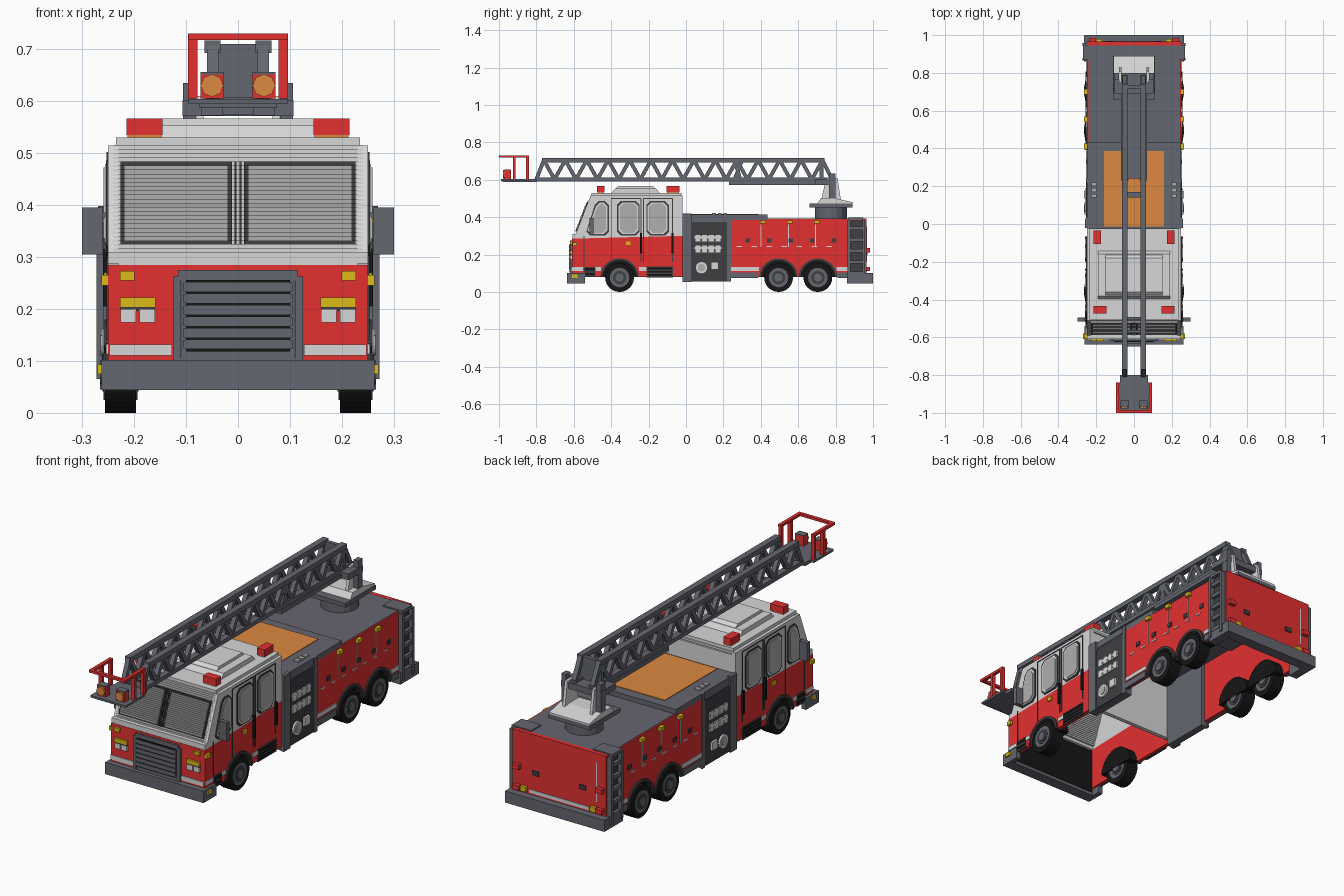
import bpy, bmesh, math
from mathutils import Matrix, Vector

if "Cube" in bpy.data.objects:
    bpy.data.objects.remove(bpy.data.objects["Cube"], do_unlink=True)


def material(name, red, green, blue):
    mat = bpy.data.materials.new(name)
    mat.use_nodes = True
    mat.diffuse_color = (red, green, blue, 1)
    mat.node_tree.nodes["Principled BSDF"].inputs["Base Color"].default_value = mat.diffuse_color
    return mat


RED = material("fire red", red=.77, green=.03, blue=.03)
WHITE = material("off white", red=.68, green=.68, blue=.68)
GREY = material("steel grey", red=.13, green=.135, blue=.16)
DARK = material("charcoal", red=.05, green=.05, blue=.055)
BLACK = material("tyre black", red=.008, green=.008, blue=.008)
GLASS = material("window grey", red=.43, green=.43, blue=.43)
ORANGE = material("orange", red=.72, green=.25, blue=.05)
YELLOW = material("amber yellow", red=.72, green=.49, blue=.01)

# Main levels and planes of the truck
SIDE, SKIN = .25, .02
NOSE, CAB_BACK, TAIL = -.61, -.02, .96
SKIRT, BELT, DECK, ROOF = .08, .3, .39, .515
WHEELS = {"front": -.355, "middle": .495, "rear": .705}
HUB = .077
ARCH = .1


def finish(bm, name, mat, mirror):
    bmesh.ops.recalc_face_normals(bm, faces=bm.faces)
    mesh = bpy.data.meshes.new(name)
    bm.to_mesh(mesh)
    bm.free()
    mesh.materials.append(mat)
    part = bpy.data.objects.new(name, mesh)
    bpy.context.collection.objects.link(part)
    if mirror:
        part.modifiers.new("mirror", 'MIRROR').use_mirror_merge = False


def prism(name, mat, inner, outer, *outlines):
    """Extrude side outlines across x; parts clear of the middle are mirrored."""
    bm = bmesh.new()
    for outline in outlines:
        face = bm.faces.new([bm.verts.new((inner, y, z)) for y, z in outline])
        extruded = bmesh.ops.extrude_face_region(bm, geom=[face], use_keep_orig=True)["geom"]
        moved = [item for item in extruded if isinstance(item, bmesh.types.BMVert)]
        bmesh.ops.translate(bm, verts=moved, vec=(outer - inner, 0, 0))
    finish(bm, name, mat, mirror=inner > 0)


def box(name, mat, at, size, copies=1, step=(0, 0, 0)):
    """A row of blocks, mirrored when off the middle on the left."""
    bm = bmesh.new()
    for i in range(copies):
        place = Matrix.Translation(Vector(at) + i * Vector(step))
        bmesh.ops.create_cube(bm, size=1, matrix=place @ Matrix.Diagonal((*size, 1)))
    finish(bm, name, mat, mirror=at[0] > 0)


def plate(name, mat, y, z, wide, high, proud=.005, **row):
    box(name, mat, (SIDE, y, z), (2 * proud, wide, high), **row)


def nose_plate(name, mat, x, z, wide, high, proud=.01, **row):
    box(name, mat, (x, NOSE, z), (wide, 2 * proud, high), **row)


def disc(name, mat, at, radius, depth, axis, sides=16):
    bm = bmesh.new()
    turn = Vector((0, 0, 1)).rotation_difference(Vector(axis)).to_matrix().to_4x4()
    bmesh.ops.create_cone(bm, cap_ends=True, segments=sides, radius1=radius, radius2=radius,
                          depth=depth, matrix=Matrix.Translation(at) @ turn)
    finish(bm, name, mat, mirror=at[0] > 0)


def arch(y, radius, steps=12):
    """Wheel arch points from front to back, cut off at the skirt."""
    start = math.asin((SKIRT - HUB) / radius)
    angles = [start + i * (math.pi - 2 * start) / steps for i in range(steps + 1)]
    return [(y - radius * math.cos(a), HUB + radius * math.sin(a)) for a in angles]


def beam(start, end, thick):
    start, end = Vector(start), Vector(end)
    off = (end - start).orthogonal().normalized() * thick / 2
    return [start + off, end + off, end - off, start - off]


def window(y, shrink, lean):
    """Clipped rectangle whose upper front corner leans back."""
    wide, high, cut, mid = .06 - shrink, .092 - shrink, .02, .394
    front, back, low, top = y - wide, y + wide, mid - high, mid + high
    return [(front + cut, low), (back - cut, low), (back, low + cut), (back, top - cut),
            (back - cut, top), (front + cut + lean, top), (front + lean, top - cut), (front, low + cut)]


def screen(name, mat, x, wide, first, last, proud):
    """Stepped layers climbing the sloping windscreen, counted in rows above the belt."""
    foot, lean, rise, deep = -.592, .39, .008, .03
    y = foot + first * rise * lean - proud + deep / 2
    box(name, mat, (x, y, BELT + (first + .5) * rise), (wide, deep, rise),
        copies=last - first, step=(0, rise * lean, rise))


# Cab shell, open underneath
prism("cab_lower_side", RED, SIDE - SKIN, SIDE,
      [(NOSE, SKIRT), *arch(WHEELS["front"], ARCH), (CAB_BACK, SKIRT), (CAB_BACK, BELT), (NOSE, BELT - .015)])
prism("cab_upper_side", WHITE, SIDE - SKIN, SIDE,
      [(NOSE, BELT - .015), (CAB_BACK, BELT), (CAB_BACK, ROOF), (-.51, ROOF), (-.59, BELT + .01)])
box("cab_front", RED, at=(0, NOSE + SKIN / 2, .19), size=(2 * SIDE, SKIN, .19))
box("cab_front_ledge", WHITE, at=(0, -.59, BELT - .003), size=(2 * SIDE, .036, .025))
box("cab_roof", WHITE, at=(0, -.265, ROOF - .005), size=(2 * SIDE, .49, .01))
box("cab_roof_cap", WHITE, at=(0, -.265, ROOF + .005), size=(.47, .48, .02))
box("cab_back", WHITE, at=(0, CAB_BACK - .01, BELT), size=(.48, SKIN, .4))
box("cab_front_liner", BLACK, at=(0, NOSE + .025, .17), size=(.46, .01, .22))
prism("roof_platform", WHITE, -.19, .19, [(-.41, ROOF), (-.38, .553), (-.16, .553), (-.13, ROOF)])
prism("roof_platform_top", WHITE, -.15, .15, [(-.38, .55), (-.36, .567), (-.18, .567), (-.16, .55)])
for end, x, y, wide, deep in (("front", .18, -.455, .07, .04), ("rear", .195, -.07, .04, .07)):
    box(end + "_beacon_base", ORANGE, at=(x, y, .53), size=(wide - .005, deep - .005, .016))
    box(end + "_beacon", RED, at=(x, y, .551), size=(wide, deep, .032))

# Windscreen
screen("windscreen_panel", WHITE, x=0, wide=.48, first=0, last=27, proud=0)
screen("windscreen_frame", DARK, x=.119, wide=.215, first=3, last=23, proud=.005)
screen("windscreen_glass", GLASS, x=.119, wide=.2, first=4, last=22, proud=.009)
screen("windscreen_divider", DARK, x=.005, wide=.004, first=3, last=23, proud=.007)

# Bumper, grille and front lamps
box("bumper", GREY, at=(0, NOSE, .073), size=(.525, .055, .057))
box("bumper_return", GREY, at=(SIDE, -.57, .073), size=(.025, .06, .057))
nose_plate("grille_surround", GREY, x=0, z=.18, wide=SIDE, high=.165)
nose_plate("grille_crown", GREY, x=0, z=.265, wide=.23, high=.02)
nose_plate("grille_edge", DARK, x=.11, z=.18, wide=.003, high=.15, proud=.012)
nose_plate("grille_slats", GREY, x=0, z=.132, wide=.21, high=.017, proud=.016, copies=6, step=(0, 0, .022))
nose_plate("grille_gaps", BLACK, x=0, z=.121, wide=.2, high=.006, proud=.014, copies=7, step=(0, 0, .022))
nose_plate("front_stripe", WHITE, x=.187, z=.121, wide=.12, high=.022, proud=.004)
nose_plate("headlamp_lens", WHITE, x=.175, z=.186, wide=.03, high=.025, copies=2, step=(.036, 0, 0))
nose_plate("headlamp_bar", DARK, x=.193, z=.2, wide=.066, high=.008, proud=.008)
nose_plate("headlamp_amber", YELLOW, x=.193, z=.213, wide=.068, high=.018)
nose_plate("front_marker", YELLOW, x=.213, z=.264, wide=.028, high=.018)

# Cab windows and doors
for spot, y, lean in (("quarter", -.473, .045), ("front_door", -.308, 0), ("rear_door", -.152, 0)):
    for layer, mat, shrink, proud in (("frame", DARK, 0, .004), ("rim", WHITE, .007, .006), ("glass", GLASS, .014, .009)):
        prism(f"{spot}_window_{layer}", mat, SIDE, SIDE + proud, window(y, shrink, lean * (1 - shrink)))
for door, y, wide in (("front", -.32, .16), ("rear", -.15, .155)):
    for edge, shift in (("front", -wide / 2), ("rear", wide / 2)):
        plate(f"{door}_door_{edge}_seam", DARK, y + shift, z=.33, wide=.004, high=.34, proud=.003)
    plate(door + "_door_top_seam", DARK, y, z=.5, wide=wide, high=.004, proud=.003)
    plate(door + "_door_handle", BLACK, y + wide / 2, z=.26, wide=.01, high=.11, proud=.01)
plate("quarter_seam", DARK, y=-.545, z=.22, wide=.004, high=.16, proud=.003)
plate("cab_vent", DARK, y=-.14, z=.107, wide=.14, high=.06)
plate("cab_vent_slots", BLACK, y=-.14, z=.09, wide=.13, high=.01, proud=.008, copies=3, step=(0, 0, .018))
plate("cab_step", DARK, y=-.515, z=.107, wide=.06, high=.055)
plate("cab_step_slots", BLACK, y=-.515, z=.096, wide=.05, high=.012, proud=.008, copies=2, step=(0, 0, .025))
for spot, y, wide in (("nose", -.58, .06), ("step", -.47, .03), ("door", -.23, .04), ("middle", .315, .15), ("rear", .835, .06)):
    plate(spot + "_stripe", WHITE, y, z=.123, wide=wide, high=.02, proud=.004)
plate("corner_marker", YELLOW, y=-.595, z=.255, wide=.025, high=.02, proud=.013)
plate("bumper_marker", YELLOW, y=-.595, z=.084, wide=.03, high=.018, proud=.02)
plate("door_marker", YELLOW, y=-.308, z=.26, wide=.025, high=.02, proud=.008)
plate("locker_markers", YELLOW, y=.41, z=.374, wide=.03, high=.018, proud=.016, copies=3, step=(0, .145, 0))
box("mirror", GREY, at=(.28, -.505, .35), size=(.04, .02, .09))
box("mirror_arms", GREY, at=(.262, -.505, .33), size=(.05, .01, .012), copies=2, step=(0, 0, .05))

# Pump section
box("pump_side", GREY, at=(SIDE - SKIN, .11, .235), size=(.034, .25, .36))
plate("pump_front_post", GREY, y=.005, z=.237, wide=.05, high=.365, proud=.009)
plate("pump_rear_post", GREY, y=.23, z=.235, wide=.02, high=.36)
plate("pump_panel", DARK, y=.126, z=.217, wide=.19, high=.315, proud=.003)
for row, z in (("lower", .23), ("upper", .288)):
    plate(row + "_gauges", WHITE, y=.063, z=z, wide=.027, high=.036, proud=.01, copies=4, step=(0, .036, 0))
    plate(row + "_gauge_bar", WHITE, y=.118, z=z + .005, wide=.145, high=.012, proud=.008)
plate("pump_valve", WHITE, y=.155, z=.14, wide=.04, high=.04, proud=.014)
disc("pump_inlet", WHITE, at=(SIDE, .083, .13), radius=.033, depth=.024, axis=(1, 0, 0))
disc("pump_inlet_core", GLASS, at=(SIDE, .083, .13), radius=.02, depth=.03, axis=(1, 0, 0))
box("pump_deck", GREY, at=(0, .207, .4), size=(2 * SIDE, .455, .03))
box("hose_bed", ORANGE, at=(0, .187, .414), size=(.316, .4, .008))
box("deck_controls", GLASS, at=(.212, .15, .418), size=(.025, .02, .01), copies=3, step=(0, .03, 0))

# Rear body, open underneath
prism("rear_side", RED, SIDE - SKIN, SIDE,
      [(.235, SKIRT), *arch(WHEELS["middle"], ARCH), *arch(WHEELS["rear"], ARCH), (TAIL, SKIRT), (TAIL, DECK), (.235, DECK)])
box("rear_deck", GREY, at=(0, .69, DECK - .008), size=(.484, .52, SKIN))
box("rear_panel", RED, at=(0, TAIL - .005, .24), size=(2 * SIDE, SKIN, .305))
plate("lower_skirt", GREY, y=.31, z=.09, wide=.15, high=.03)
plate("rear_skirt", GREY, y=.845, z=.09, wide=.07, high=.03)
box("tailboard", GREY, at=(0, .973, .073), size=(.53, .054, .056))
box("tailboard_side", GREY, at=(.243, .905, .073), size=(.045, .09, .056))
box("rear_corner", GREY, at=(.217, .907, DECK), size=(.104, .076, .016))
box("side_ladder_rails", GREY, at=(.26, .872, .225), size=(.024, .015, .32), copies=2, step=(0, .078, 0))
box("side_ladder_rungs", GREY, at=(.258, .91, .1), size=(.02, .08, .018), copies=5, step=(0, 0, .06))
plate("side_ladder_back", DARK, y=.911, z=.24, wide=.065, high=.28, proud=.003)
plate("locker_lines", WHITE, y=.402, z=.3, wide=.005, high=.12, proud=.003, copies=3, step=(0, .145, 0))
plate("locker_dashes", WHITE, y=.285, z=.243, wide=.03, high=.006, proud=.003, copies=7, step=(0, .08, 0))
plate("locker_latches", DARK, y=.33, z=.275, wide=.025, high=.02, copies=5, step=(0, .115, 0))
box("rear_latch", DARK, at=(.125, TAIL + .005, .21), size=(.035, .01, .022))
box("rear_stripe", WHITE, at=(0, TAIL + .005, .117), size=(.32, .006, .017))
box("rear_seam", WHITE, at=(-.2, TAIL + .005, .255), size=(.004, .006, .19))
box("tail_lamps", RED, at=(.222, TAIL + .01, .123), size=(.035, .03, .023), copies=2, step=(0, 0, .1))
box("tail_marker", YELLOW, at=(.185, TAIL + .01, .123), size=(.03, .02, .023))

# Wheels, wells and arch trims
for label, y in WHEELS.items():
    prism(label + "_well", BLACK, .185, SIDE - SKIN, arch(y, ARCH + .002))
    prism(label + "_arch", DARK, SIDE - SKIN, SIDE + .007, arch(y, ARCH + .003) + arch(y, ARCH - .01)[::-1])
    for layer, mat, radius, depth in (("tyre", BLACK, HUB, .06), ("rim", GREY, .052, .066),
                                      ("rim_ring", DARK, .036, .07), ("hub", GREY, .022, .08)):
        disc(f"{label}_{layer}", mat, (.226, y, HUB), radius, depth, axis=(1, 0, 0), sides=24)

# Turntable
disc("turntable_ring", GREY, at=(0, .775, .42), radius=.085, depth=.07, axis=(0, 0, 1))
box("turntable_base", GREY, at=(0, .775, .462), size=(.224, .23, .02))
prism("turntable_cover", WHITE, -.108, .108, [(.7, .47), (.89, .47), (.89, .48), (.8, .5), (.72, .5)])
prism("turntable_arm", WHITE, .066, .08, [(.72, .48), (.83, .48), (.81, .61), (.75, .61)])
box("turntable_post", GREY, at=(.093, .782, .557), size=(.025, .035, .155))
box("ladder_cradle", GREY, at=(0, .745, .586), size=(.214, .11, .03))

# Ladder: two trusses joined by rungs
LOW, HIGH, START, END, BAYS = .602, .705, -.76, .73, 13
bay = (END - START) / BAYS
truss = [beam((START - .04, LOW), (START, HIGH), SKIN), beam((END, HIGH), (END + .05, LOW), SKIN),
         beam((.26, LOW), (.3, HIGH), SKIN), beam((.29, LOW), (.26, HIGH), SKIN)]
for i in range(BAYS):
    y = START + i * bay
    truss += [beam((y, HIGH), (y + bay / 2, LOW), SKIN), beam((y + bay / 2, LOW), (y + bay, HIGH), SKIN)]
prism("ladder_truss", GREY, .038, .06, *truss)
box("ladder_top_rail", GREY, at=(.049, -.015, HIGH), size=(.03, 1.51, .024))
box("ladder_bottom_rail", GREY, at=(.049, -.005, LOW), size=(.03, 1.59, SKIN))
box("ladder_lower_rail", GREY, at=(.05, .51, LOW - SKIN), size=(.04, .56, SKIN))
box("ladder_rungs", GREY, at=(0, -.64, LOW), size=(.08, .015, .012), copies=3, step=(0, .07, 0))
box("ladder_bed", GREY, at=(0, .51, LOW - SKIN), size=(.1, .54, .015))
box("ladder_bed_end", GREY, at=(0, .155, LOW - .005), size=(.07, .03, .01))
box("ladder_end_plate", GREY, at=(0, .725, .65), size=(.12, SKIN, .12))

# Basket
box("basket_floor", GREY, at=(0, -.89, .596), size=(.15, .18, .016))
box("basket_front_floor", GREY, at=(0, -.915, .599), size=(.19, .15, .01))
box("basket_posts", RED, at=(.087, -.918, .665), size=(.018, .015, .12), copies=2, step=(0, .07, 0))
box("basket_side_rail", RED, at=(.088, -.92, .724), size=(.016, .16, .012))
box("basket_front_rail", RED, at=(0, -.992, .724), size=(.19, .016, .012))
box("basket_lamp_housing", RED, at=(.05, -.952, .628), size=(.045, .035, .046))
box("basket_lamp_cap", GREY, at=(.05, -.952, .653), size=(.045, .035, .006))
disc("basket_lamp", ORANGE, at=(.05, -.97, .63), radius=.022, depth=.016, axis=(0, 1, 0), sides=8)
